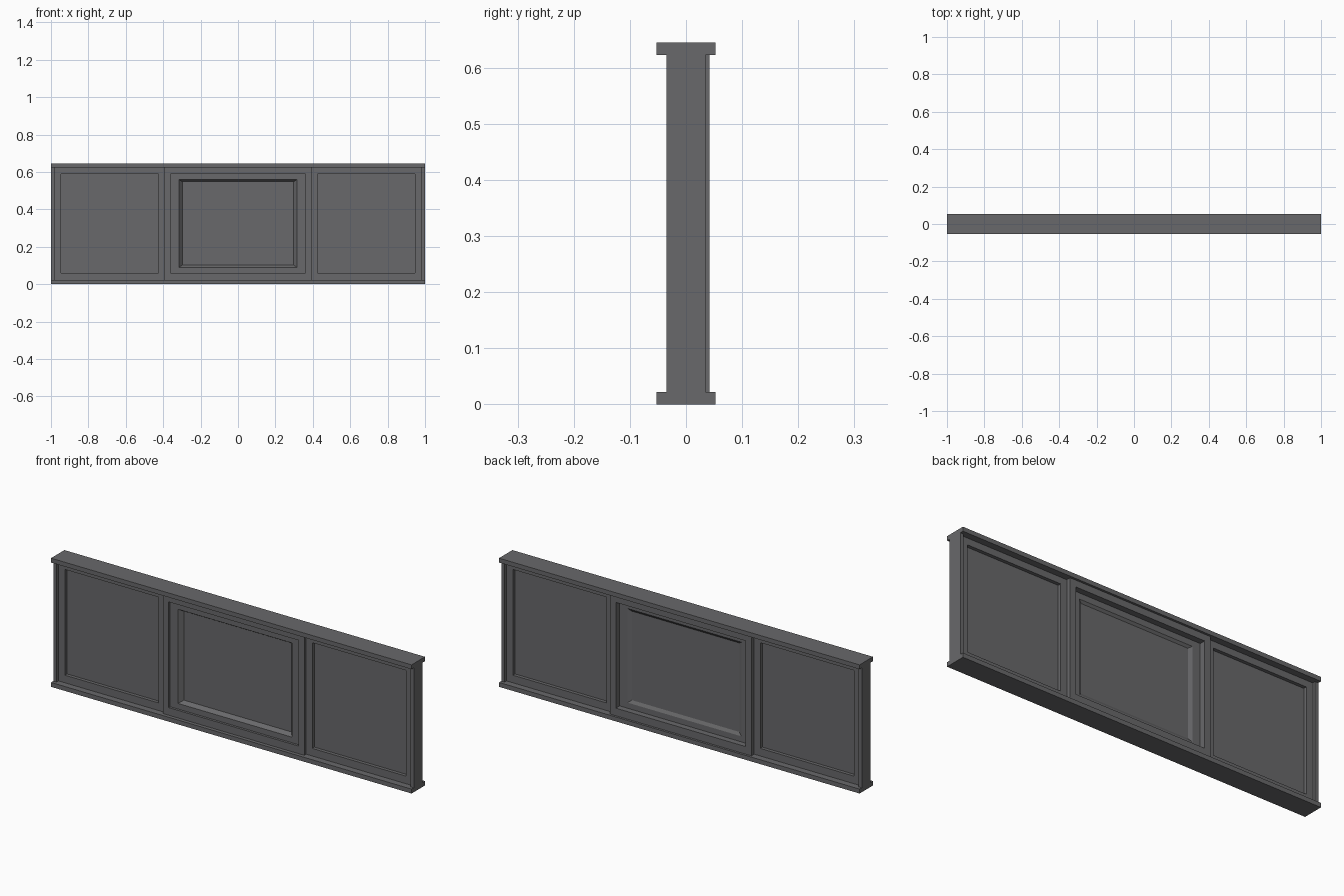
import bpy
import bmesh

cube = bpy.data.objects.get("Cube")
if cube:
    bpy.data.objects.remove(cube, do_unlink=True)

# One flat grey for the whole panel
grey = bpy.data.materials.new("dark grey")
grey.use_nodes = True
colour = (0.14, 0.14, 0.145, 1.0)
grey.diffuse_color = colour
grey.node_tree.nodes["Principled BSDF"].inputs["Base Color"].default_value = colour


def finish(name, bm):
    bmesh.ops.recalc_face_normals(bm, faces=bm.faces)
    mesh = bpy.data.meshes.new(name)
    bm.to_mesh(mesh)
    bm.free()
    mesh.materials.append(grey)
    obj = bpy.data.objects.new(name, mesh)
    bpy.context.collection.objects.link(obj)
    return obj


def box(name, x0, x1, y0, y1, z0, z1):
    bm = bmesh.new()
    bmesh.ops.create_cube(bm, size=1)
    for v in bm.verts:
        v.co.x = x1 if v.co.x > 0 else x0
        v.co.y = y1 if v.co.y > 0 else y0
        v.co.z = z1 if v.co.z > 0 else z0
    return finish(name, bm)


def ring(name, cx, profile):
    """Rectangular frame: each profile entry is (half width, bottom, top, y)."""
    bm = bmesh.new()
    loops = []
    for hw, z0, z1, y in profile:
        corners = ((-hw, z0), (hw, z0), (hw, z1), (-hw, z1))
        loops.append([bm.verts.new((cx + x, y, z)) for x, z in corners])
    for a, b in zip(loops, loops[1:] + loops[:1]):
        for i in range(4):
            j = (i + 1) % 4
            bm.faces.new((a[i], a[j], b[j], b[i]))
    return finish(name, bm)


LOW, HIGH, TOP = 0.022, 0.623, 0.645      # rail edges and full height
OPEN_LOW, OPEN_HIGH = 0.06, 0.59          # openings

# Rails along the bottom and top
box("bottom_rail", -1, 1, -0.053, 0.053, 0, LOW)
box("top_rail", -1, 1, -0.053, 0.053, HIGH, TOP)

# End posts, side frames and side panes
for side, s in (("left", 1), ("right", -1)):
    x0, x1 = sorted((s * 0.982, s))
    box(side + "_end_post", x0, x1, -0.035, 0.035, LOW, HIGH)
    cx = s * 0.686
    outer, inner = (0.296, LOW, HIGH), (0.26, OPEN_LOW, OPEN_HIGH)
    ring(side + "_frame", cx, [(*outer, -0.02), (*inner, -0.02),
                               (*inner, 0.02), (*outer, 0.02)])
    box(side + "_pane", cx - 0.26, cx + 0.26, -0.003, 0.003, OPEN_LOW, OPEN_HIGH)

# Centre frame, standing proud of the sides
outer, inner = (0.392, LOW, HIGH), (0.36, OPEN_LOW, OPEN_HIGH)
ring("centre_frame", 0, [(*outer, -0.035), (*inner, -0.035),
                         (*inner, 0.042), (*outer, 0.042)])

# Centre sash with bevelled inner edges on both faces
edge, pane = (0.316, 0.088, 0.56), (0.298, 0.102, 0.548)
ring("centre_sash", 0, [(*inner, -0.023), (*edge, -0.023), (*pane, -0.003),
                        (*pane, 0.003), (*edge, 0.012), (*inner, 0.012)])
box("centre_pane", -0.298, 0.298, -0.003, 0.003, 0.102, 0.548)
